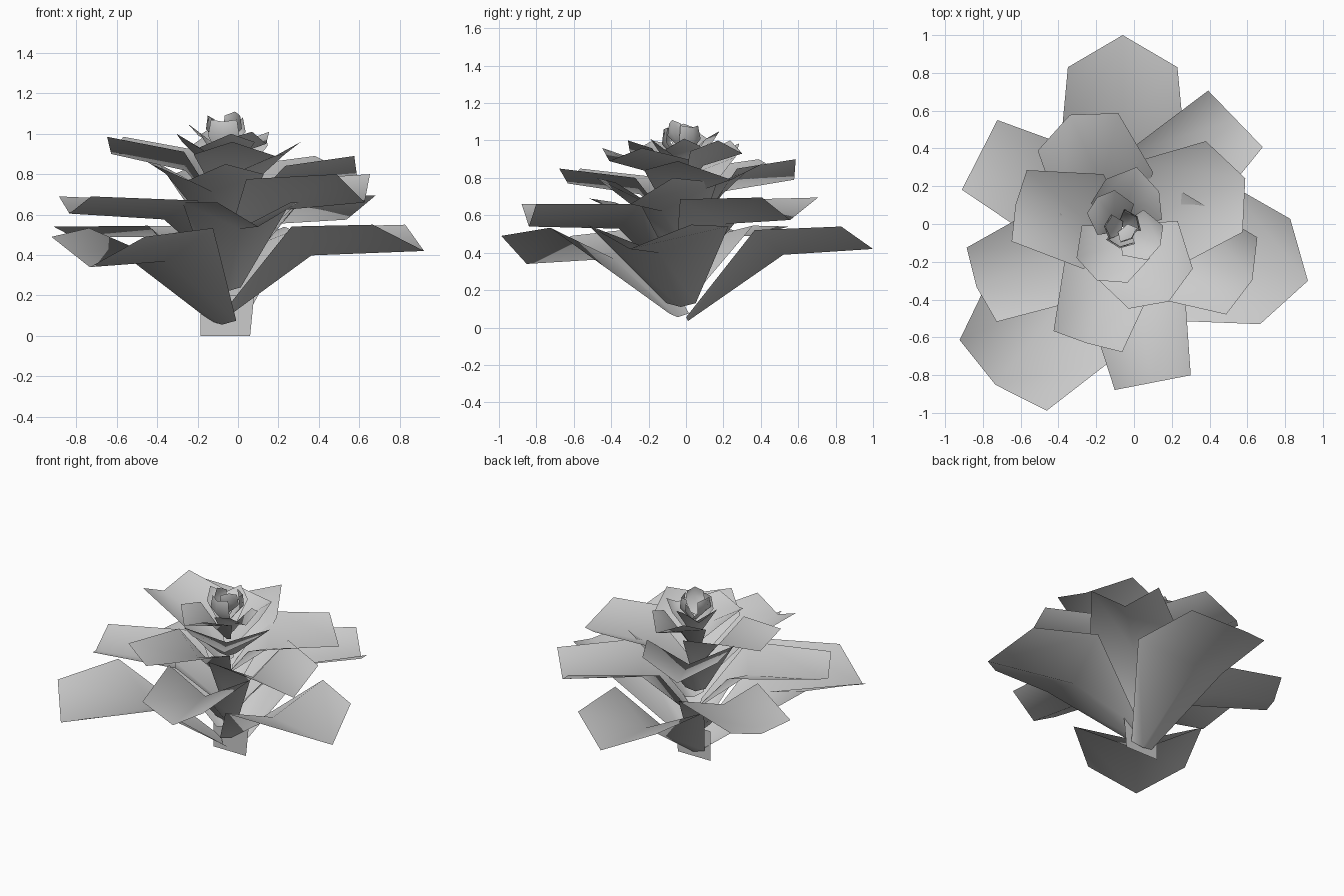
import bpy, math

AXIS_X, AXIS_Y = -0.06, -0.02

# Spiral of petals: azimuth, tip reach, tip height, tip half width, corner setback, cup depth
PETALS = [
    (90, 1.02, 0.42, 0.29, 0.17, 0.12),
    (231, 1.07, 0.34, 0.297, 0.065, 0.15),
    (344, 1.02, 0.42, 0.29, 0.18, 0.13),
    (153, 0.85, 0.49, 0.207, 0.0, 0.05),
    (281, 0.835, 0.54, 0.205, 0.0, 0.12),
    (44, 0.83, 0.575, 0.208, 0.0, 0.12),
    (202, 0.835, 0.605, 0.212, 0.03, 0.085),
    (338, 0.74, 0.66, 0.22, 0.06, 0.14),
    (115, 0.66, 0.79, 0.235, 0.10, 0.11),
    (253, 0.64, 0.77, 0.19, 0.01, 0.08),
    (22, 0.70, 0.79, 0.26, 0.12, 0.10),
    (168, 0.58, 0.90, 0.193, 0.02, 0.085),
    (302, 0.46, 0.89, 0.20, 0.08, 0.07),
    (77, 0.33, 0.93, 0.145, 0.10, 0.07),
    (244, 0.31, 0.93, 0.15, 0.06, 0.07),
    (335, 0.22, 0.95, 0.10, 0.03, 0.06),
    (130, 0.21, 0.99, 0.095, 0.03, 0.06),
    (262, 0.10, 1.06, 0.065, 0.03, 0.01),
    (38, 0.09, 1.07, 0.06, 0.03, 0.01),
    (175, 0.09, 1.09, 0.055, 0.03, -0.02),
    (310, 0.07, 1.11, 0.05, 0.02, -0.02),
]


def add_object(name, verts, faces):
    mesh = bpy.data.meshes.new(name)
    mesh.from_pydata(verts, [], faces)
    for p in mesh.polygons:
        p.use_smooth = True
    bpy.context.collection.objects.link(bpy.data.objects.new(name, mesh))


def add_petal(i, azimuth, reach, tip_z, half, setback, cup):
    """Cupped petal: a 2 x 2 grid with base, bend and tip rows."""
    open_petal = reach > 0.15
    base_z = 0.035 if i == 0 else 0.055 * i if i < 15 else 0.80 + 0.03 * (i - 15)
    lift = tip_z - base_z
    base_half = 0.03 + 0.05 * reach
    mid_half = half * (1.15 if i in (0, 8, 10) else 1.33 if open_petal else 1.2)
    if open_petal:
        # Lower petals bend over flat, upper ones keep rising
        rise = (0.92, 1.1, 0.93)[i] if i < 3 else max(0.70, 1.0 - 0.035 * (i - 3))
        bend = 0.53 if i == 0 else max(0.35, 0.45 - 0.009 * i)
        mid_r = reach * bend
        edge_r = reach * ((0.38, 0.55, 0.44)[i] if i < 3 else bend - 0.08)
    else:
        rise = 0.6
        mid_r, edge_r = reach * 1.1, reach * 0.75
    mid_z = base_z + lift * rise
    # Each row: centre radius, centre height, edge radius, edge height, half width
    rows = [
        (0.03 * reach, base_z, 0.02 * reach, base_z + 0.02, base_half),
        (mid_r, mid_z, edge_r, mid_z + cup * 1.1, mid_half),
        (reach, tip_z, reach - setback, tip_z + cup, half),
    ]
    a = math.radians(azimuth)
    c, s = math.cos(a), math.sin(a)
    verts = []
    for r, z, er, ez, w in rows:
        for pr, pw, pz in ((er, -w, ez), (r, 0, z), (er, w, ez)):
            verts.append((AXIS_X + pr * c - pw * s, AXIS_Y + pr * s + pw * c, pz))
    faces = [(k + 3, k + 4, k + 1, k) for k in (0, 1, 3, 4)]
    name = "outer_petal" if i < 8 else "inner_petal" if open_petal else "bud_petal"
    add_object(f"{name}_{i + 1}", verts, faces)


# Flower head from the lowest petal up to the bud
for i, petal in enumerate(PETALS):
    add_petal(i, *petal)

# Flat stub under the head
add_object("stem_stub", [(-0.185, 0, 0), (0.06, 0, 0), (0.08, 0, 0.2), (-0.185, 0, 0.2)], [(0, 1, 2, 3)])
